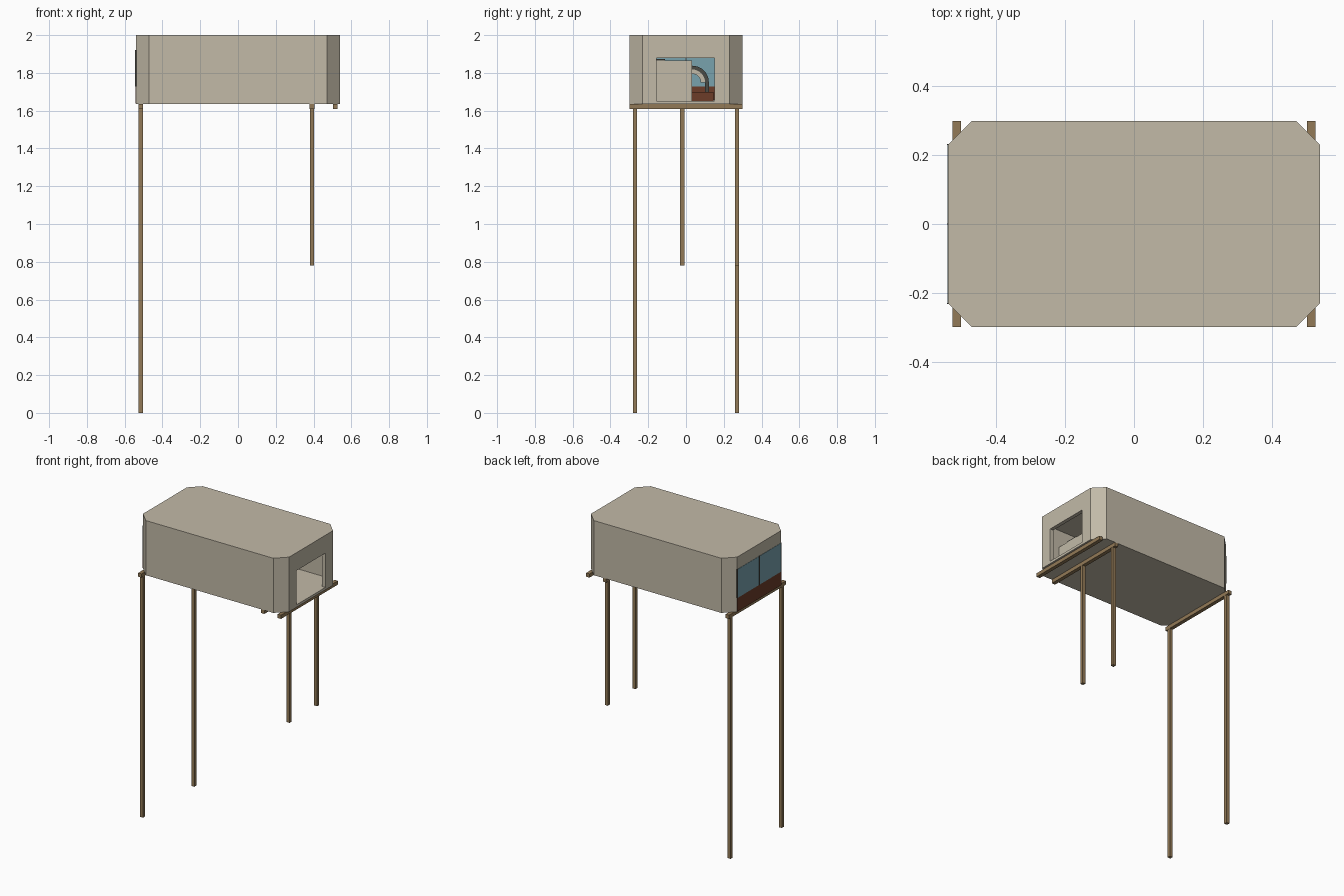
import bpy, bmesh, math

if "Cube" in bpy.data.objects:
    bpy.data.objects.remove(bpy.data.objects["Cube"])


def material(name, rgb):
    m = bpy.data.materials.new(name)
    m.diffuse_color = (*rgb, 1)
    m.use_nodes = True
    m.node_tree.nodes["Principled BSDF"].inputs["Base Color"].default_value = m.diffuse_color
    return m


BEIGE = material("beige_wall", (0.54, 0.49, 0.39))
WOOD = material("timber", (0.29, 0.195, 0.095))
BROWN = material("red_brown", (0.15, 0.045, 0.022))
BLUE = material("blue_glass", (0.19, 0.36, 0.42))
DARK = material("dark_metal", (0.07, 0.07, 0.06))


def prism(name, outline, z0, z1, mat):
    """Extrude a flat outline from z0 to z1."""
    bm = bmesh.new()
    face = bm.faces.new([bm.verts.new((x, y, z0)) for x, y in outline])
    new = bmesh.ops.extrude_face_region(bm, geom=[face])["geom"]
    bmesh.ops.translate(bm, vec=(0, 0, z1 - z0),
                        verts=[v for v in new if isinstance(v, bmesh.types.BMVert)])
    bmesh.ops.recalc_face_normals(bm, faces=bm.faces)
    mesh = bpy.data.meshes.new(name)
    bm.to_mesh(mesh)
    bm.free()
    mesh.materials.append(mat)
    ob = bpy.data.objects.new(name, mesh)
    bpy.context.collection.objects.link(ob)
    return ob


def box(name, x, y, z, mat):
    """Box from three (min, max) ranges."""
    return prism(name, [(x[0], y[0]), (x[1], y[0]), (x[1], y[1]), (x[0], y[1])], *z, mat)


def octagon(hx, hy, c):
    """Rectangle with cut corners."""
    return [(-hx, -hy + c), (-hx + c, -hy), (hx - c, -hy), (hx, -hy + c),
            (hx, hy - c), (hx - c, hy), (-hx + c, hy), (-hx, hy - c)]


def cut(target, cutter):
    mod = target.modifiers.new("cut_" + cutter.name, 'BOOLEAN')
    mod.operation = 'DIFFERENCE'
    mod.solver = 'EXACT'
    mod.object = cutter
    cutter.hide_render = True
    cutter.hide_viewport = True


# Hollow cabin shell with a doorway and a window opening
shell = prism("cabin_shell", octagon(0.54, 0.30, 0.069), 1.635, 2.0, BEIGE)
cut(shell, prism("room_cutter", octagon(0.515, 0.275, 0.06), 1.65, 1.985, BEIGE))
cut(shell, box("door_cutter", (0.45, 0.60), (-0.155, 0.15), (1.652, 1.88), BEIGE))
cut(shell, box("window_cutter", (-0.60, -0.45), (-0.20, 0.20), (1.66, 1.90), BEIGE))

# Window end: lower panel, two panes and slim uprights
box("lower_panel", (-0.542, -0.534), (-0.231, 0.231), (1.637, 1.727), BROWN)
for i, (a, b) in enumerate(((-0.231, -0.002), (0.002, 0.231))):
    box(f"window_pane_{i}", (-0.542, -0.534), (a, b), (1.727, 1.918), BLUE)
for i, y in enumerate((-0.231, 0, 0.231)):
    box(f"window_upright_{i}", (-0.544, -0.536), (y - 0.002, y + 0.002), (1.727, 1.92), DARK)

# Inner compartment behind the doorway
box("inner_compartment", (0.05, 0.37), (-0.274, 0.033), (1.65, 1.866), BEIGE)
box("compartment_vent", (0.33, 0.368), (-0.20, -0.112), (1.866, 1.873), DARK)

# Furniture: low cabinet with a round arch on top
box("low_cabinet", (-0.40, -0.15), (-0.10, 0.145), (1.65, 1.70), BROWN)


def arch(name, r0, r1, x, depth, mat, n=16):
    arc = [math.pi * i / n for i in range(n + 1)]
    pts = [(r1 * math.cos(a), r1 * math.sin(a)) for a in arc]
    pts += [(r0 * math.cos(a), r0 * math.sin(a)) for a in reversed(arc)]
    ob = prism(name, pts, 0, depth, mat)
    ob.rotation_euler = (math.pi / 2, 0, math.pi / 2)
    ob.location = (x, 0.033, 1.75)
    return ob


arch("arch_rim", 0.068, 0.088, -0.30, 0.05, DARK)
arch("arch_lining", 0.045, 0.068, -0.295, 0.04, BEIGE)
for i, y in enumerate((-0.045, 0.111)):
    box(f"arch_post_{i}", (-0.30, -0.25), (y - 0.01, y + 0.01), (1.70, 1.75), DARK)

# Cross beams under the floor
T = 0.0125
for name, x in (("window_beam", -0.515), ("leg_beam", 0.392), ("door_beam", 0.515)):
    box(name, (x - T, x + T), (-0.30, 0.30), (1.61, 1.635), WOOD)

# Legs: long pair at the window end, short pair near the door
R = 0.011
for i, (x, y, z) in enumerate(((-0.515, -0.27, 0), (-0.515, 0.27, 0),
                               (0.392, -0.02, 0.78), (0.392, 0.27, 0.78))):
    box(f"leg_{i}", (x - R, x + R), (y - R, y + R), (z, 1.612), WOOD)
